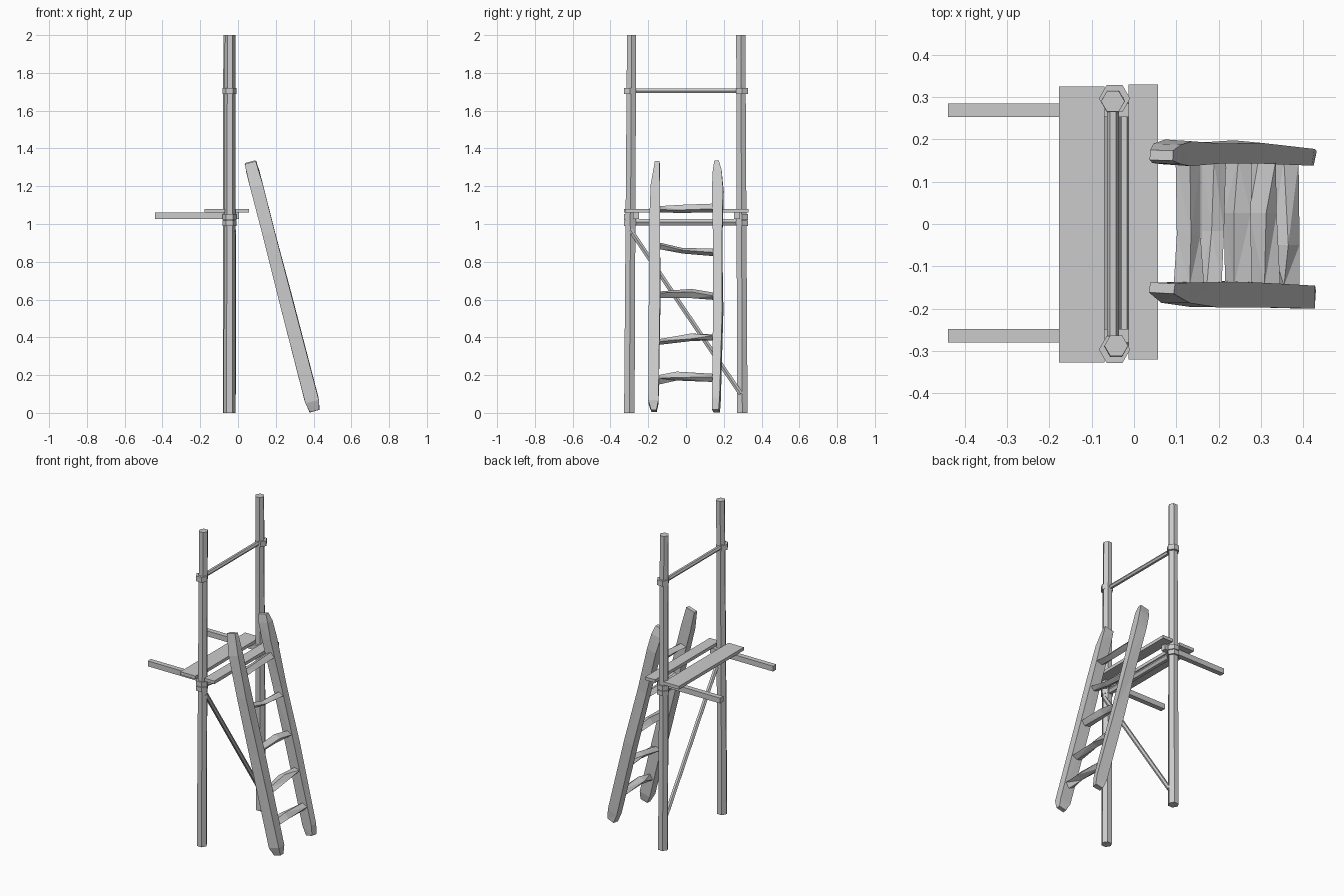
import bpy, bmesh, math, random
from mathutils import Vector

if "Cube" in bpy.data.objects:
    bpy.data.objects.remove(bpy.data.objects["Cube"])

random.seed(4)


def make(name, bm):
    bmesh.ops.recalc_face_normals(bm, faces=bm.faces)
    me = bpy.data.meshes.new(name)
    bm.to_mesh(me)
    bm.free()
    ob = bpy.data.objects.new(name, me)
    bpy.context.collection.objects.link(ob)
    return ob


def loft(name, rings, triangulate=False):
    """Capped skin over rings with equal vertex counts."""
    bm = bmesh.new()
    vs = [[bm.verts.new(p) for p in r] for r in rings]
    n = len(vs[0])
    for a, b in zip(vs, vs[1:]):
        for i in range(n):
            j = (i + 1) % n
            bm.faces.new((a[i], a[j], b[j], b[i]))
    bm.faces.new(vs[0][::-1])
    bm.faces.new(vs[-1])
    if triangulate:
        bmesh.ops.triangulate(bm, faces=bm.faces)
    return make(name, bm)


def box(name, x, y, z):
    return loft(name, [[(x[0], y[0], h), (x[1], y[0], h), (x[1], y[1], h), (x[0], y[1], h)] for h in z])


def pole(name, a, b, r, r2=None, sides=6):
    a, b = Vector(a), Vector(b)
    d = (b - a).normalized()
    u = Vector((1, 0, 0))
    u = (u - d * u.dot(d)).normalized()
    v = d.cross(u)
    ang = [2 * math.pi * i / sides for i in range(sides)]
    return loft(name, [[c + (u * math.cos(t) + v * math.sin(t)) * q for t in ang]
                       for c, q in ((a, r), (b, r2 or r))])


# Upright posts, slightly leaning
pole("post_left", (-0.045, -0.3, 0), (-0.042, -0.288, 2), 0.032, 0.028)
pole("post_right", (-0.047, 0.298, 0), (-0.05, 0.29, 2), 0.032, 0.028)

# Cross rails and diagonal brace
pole("top_rail", (-0.05, -0.325, 1.705), (-0.05, 0.32, 1.705), 0.014)
pole("lower_rail", (-0.05, -0.32, 1.01), (-0.05, 0.32, 1.01), 0.02)
pole("diagonal_brace", (-0.024, -0.295, 0.97), (-0.024, 0.29, 0.1), 0.014)

# Rope lashings round the joints
for s, side in ((-1, "left"), (1, "right")):
    for z0, z1, tag in ((1.687, 1.721, "upper"), (0.99, 1.018, "lower"), (1.022, 1.052, "middle")):
        pole(f"lashing_{tag}_{side}", (-0.046, s * 0.297, z0), (-0.046, s * 0.297, z1), 0.037)

# Platform supports and planks
box("support_arm_left", (-0.44, 0.005), (-0.28, -0.248), (1.026, 1.06))
box("support_arm_right", (-0.44, 0.005), (0.253, 0.285), (1.026, 1.06))
box("plank_back", (-0.178, -0.07), (-0.328, 0.325), (1.06, 1.08))
box("plank_front", (-0.013, 0.057), (-0.32, 0.33), (1.06, 1.08))


# Ladder: rough-hewn side rails, each station is z, y range, half width
def ladder_x(z):
    return 0.408 - 0.258 * z


def stile(name, stations):
    rings = []
    for z, y0, y1, w in stations:
        x, t = ladder_x(z), 0.25 * w
        k = random.uniform(0, 0.008)
        rings.append([(x - w, y0 + k, z - t), (x + w - k, y0, z + t),
                      (x + w, y1 - k, z + t), (x - w + k, y1, z - t)])
    return loft(name, rings, True)


stile("ladder_stile_left", [
    (0.01, -0.185, -0.155, 0.025), (0.06, -0.2, -0.145, 0.036), (0.6, -0.197, -0.135, 0.036),
    (0.95, -0.197, -0.137, 0.033), (1.2, -0.187, -0.138, 0.034), (1.325, -0.165, -0.138, 0.031)])
stile("ladder_stile_right", [
    (0.01, 0.138, 0.18, 0.027), (0.07, 0.138, 0.184, 0.037), (0.55, 0.143, 0.198, 0.036),
    (0.9, 0.143, 0.192, 0.032), (1.18, 0.137, 0.2, 0.034), (1.28, 0.142, 0.19, 0.034),
    (1.33, 0.15, 0.175, 0.028)])

# Rough rungs: heights at left end, middle and right end
for i, hs in enumerate([(0.175, 0.195, 0.185), (0.375, 0.4, 0.4), (0.625, 0.632, 0.617),
                        (0.885, 0.858, 0.85), (1.078, 1.08, 1.085)]):
    rings = []
    for y, z in zip((-0.145, random.uniform(-0.06, 0.04), 0.15), hs):
        w, h = random.uniform(0.026, 0.036), random.uniform(0.014, 0.026)
        x = ladder_x(z)
        k = random.uniform(-0.012, 0.012)
        rings.append([(x - w, y, z - k), (x + k, y, z - h), (x + w, y, z + k), (x - k, y, z + h)])
    loft(f"ladder_rung_{i + 1}", rings, True)
